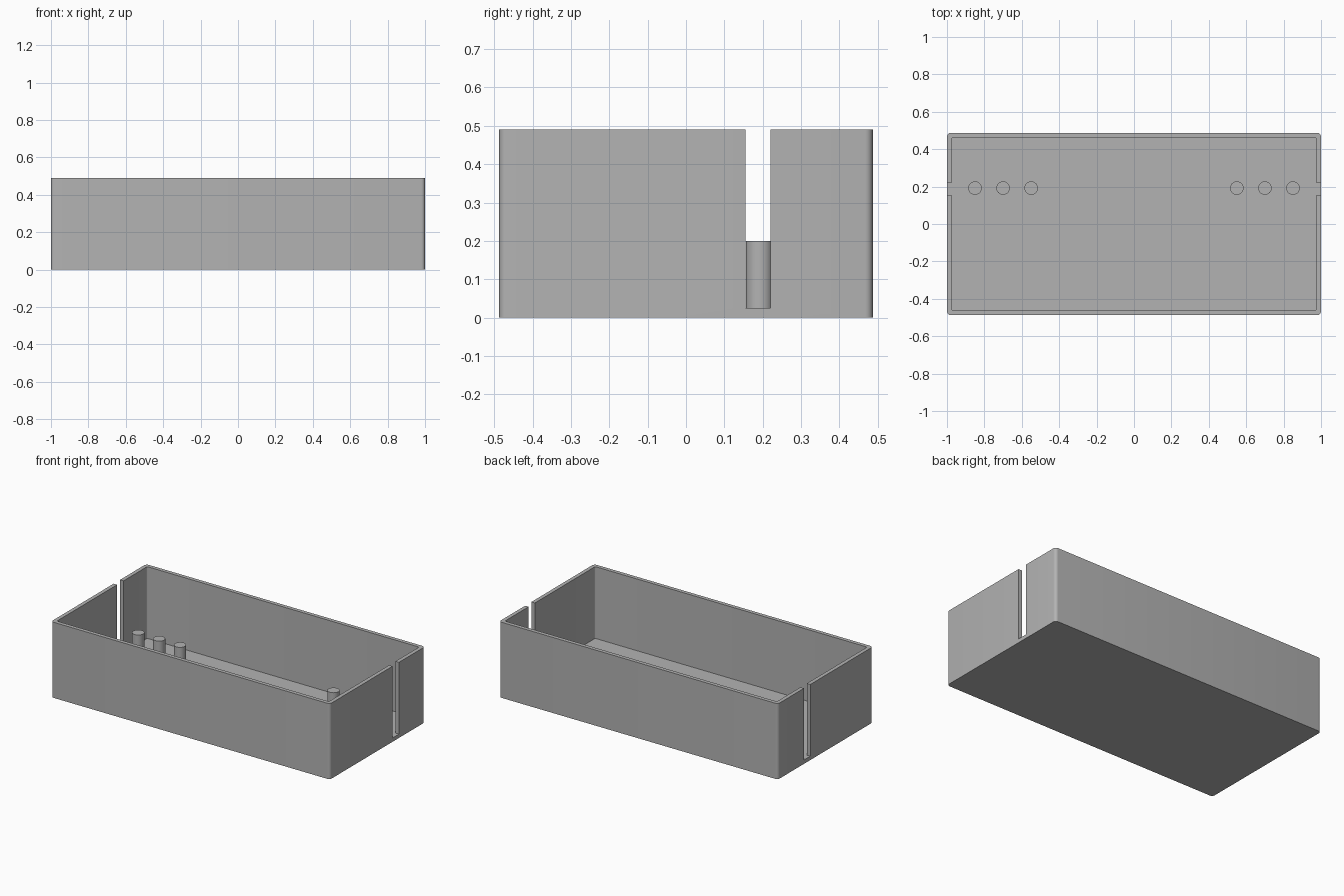
import bpy, bmesh
from math import radians

old = bpy.data.objects.get("Cube")
if old:
    bpy.data.objects.remove(old, do_unlink=True)

grey = bpy.data.materials.new("light grey")
grey.use_nodes = True
grey.diffuse_color = (0.45, 0.45, 0.45, 1)
grey.node_tree.nodes["Principled BSDF"].inputs["Base Color"].default_value = grey.diffuse_color

HALF_Y, HEIGHT, WALL = 0.487, 0.49, 0.025
SLOT_Y, SLOT_W = 0.1875, 0.065


def finish(name, bm):
    """Turn a bmesh into a grey object."""
    mesh = bpy.data.meshes.new(name)
    bm.to_mesh(mesh)
    bm.free()
    mesh.materials.append(grey)
    ob = bpy.data.objects.new(name, mesh)
    bpy.context.collection.objects.link(ob)
    return ob


def block(name, lo, hi, radius=0):
    """Box between two corners, with optionally rounded upright edges."""
    bm = bmesh.new()
    bmesh.ops.create_cube(bm, size=1)
    for v in bm.verts:
        v.co = [b if c > 0 else a for a, b, c in zip(lo, hi, v.co)]
    if radius:
        upright = [e for e in bm.edges
                   if abs(e.verts[0].co.z - e.verts[1].co.z) > 0.1]
        bmesh.ops.bevel(bm, geom=upright, offset=radius, segments=6,
                        profile=0.5, affect='EDGES')
    return finish(name, bm)


def smooth(ob):
    bpy.ops.object.select_all(action='DESELECT')
    ob.select_set(True)
    bpy.context.view_layer.objects.active = ob
    bpy.ops.object.shade_smooth_by_angle(angle=radians(35))


# Open tray with a cable slot in each end wall
tray = block("tray", (-1, -HALF_Y, 0), (1, HALF_Y, HEIGHT), 0.02)
cutters = [
    block("cavity_cutter", (WALL - 1, WALL - HALF_Y, WALL),
          (1 - WALL, HALF_Y - WALL, HEIGHT + 0.1), 0.008),
    block("slot_cutter", (-1.1, SLOT_Y - SLOT_W / 2, WALL),
          (1.1, SLOT_Y + SLOT_W / 2, HEIGHT + 0.1)),
]
bpy.context.view_layer.objects.active = tray
for cutter in cutters:
    mod = tray.modifiers.new("cut", 'BOOLEAN')
    mod.operation, mod.solver, mod.object = 'DIFFERENCE', 'EXACT', cutter
    bpy.ops.object.modifier_apply(modifier=mod.name)
    bpy.data.objects.remove(cutter, do_unlink=True)
smooth(tray)

# Three round pegs in line with the slot at each end
for side, label in ((1, "left"), (-1, "right")):
    for i, x in enumerate((0.55, 0.70, 0.85)):
        bm = bmesh.new()
        bmesh.ops.create_cone(bm, cap_ends=True, segments=40, radius1=0.036,
                              radius2=0.036, depth=0.18)
        bmesh.ops.translate(bm, verts=bm.verts, vec=(side * x, 0.192, 0.11))
        smooth(finish(f"{label}_peg_{i + 1}", bm))
